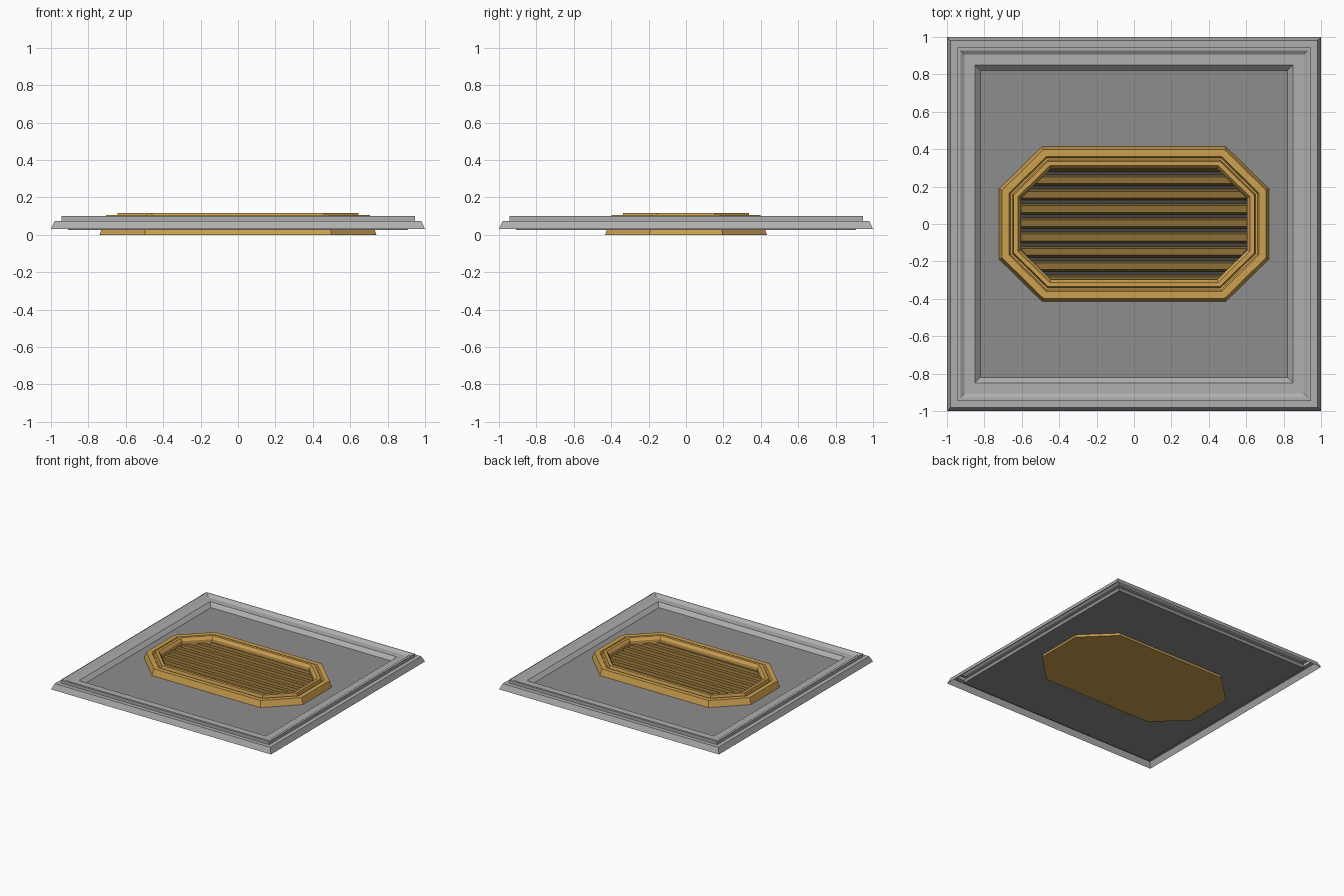
import bpy, bmesh

if "Cube" in bpy.data.objects:
    bpy.data.objects.remove(bpy.data.objects["Cube"])


def material(name, rgb):
    m = bpy.data.materials.new(name)
    m.diffuse_color = (*rgb, 1)
    m.use_nodes = True
    m.node_tree.nodes["Principled BSDF"].inputs["Base Color"].default_value = m.diffuse_color
    return m


gold = material("gold", (0.61, 0.354, 0.08))
bronze = material("bronze", (0.27, 0.16, 0.039))
grey = material("grey", (0.425, 0.425, 0.425))
mid_grey = material("mid_grey", (0.27, 0.27, 0.27))
dark = material("dark_grey", (0.057, 0.057, 0.057))


def add_object(name, bm, mat=None):
    bmesh.ops.remove_doubles(bm, verts=bm.verts, dist=1e-5)
    mesh = bpy.data.meshes.new(name)
    bm.to_mesh(mesh)
    bm.free()
    ob = bpy.data.objects.new(name, mesh)
    bpy.context.collection.objects.link(ob)
    if mat:
        mesh.materials.append(mat)
    return ob


def square(h):
    return [(-h, -h), (h, -h), (h, h), (-h, h)]


def octagon(hx):
    # Parallel offset of the long octagon, given its half length
    hy = hx - 0.308
    d = 0.414 * (0.717 - hx)
    cx, cy = 0.49 - d, 0.186 - d
    return [(-cx, -hy), (cx, -hy), (hx, -cy), (hx, cy),
            (cx, hy), (-cx, hy), (-hx, cy), (-hx, -cy)]


def loft(name, outline, profile, mat=None, cap_start=False, cap_end=False):
    # Stack outlines of given size and height, joined with flat quads
    bm = bmesh.new()
    loops = [[bm.verts.new((x, y, z)) for x, y in outline(s)] for s, z in profile]
    n = len(loops[0])
    for a, b in zip(loops, loops[1:]):
        for i in range(n):
            j = (i + 1) % n
            bm.faces.new((a[i], a[j], b[j], b[i]))
    if cap_start:
        bm.faces.new(loops[0][::-1])
    if cap_end:
        bm.faces.new(loops[-1])
    return add_object(name, bm, mat)


# Moulded square border, open underneath
loft("border_frame", square,
     [(1.0, 0.03), (0.98, 0.075), (0.945, 0.075), (0.945, 0.10), (0.927, 0.10),
      (0.905, 0.085), (0.85, 0.085), (0.82, 0.055)], grey)

# Flat panel with an octagonal opening
panel = loft("panel", square, [(0.91, 0.025), (0.91, 0.055)], mid_grey,
             cap_start=True, cap_end=True)
cutter = loft("opening_cutter", octagon, [(0.68, -0.1), (0.68, 0.2)],
              cap_start=True, cap_end=True)
cutter.hide_render = True
cutter.hide_set(True)
cut = panel.modifiers.new("opening", 'BOOLEAN')
cut.object = cutter
cut.solver = 'EXACT'

# Octagonal vent surround, closed at the back
loft("vent_surround", octagon,
     [(0.74, 0.0), (0.705, 0.105), (0.668, 0.105), (0.66, 0.088), (0.65, 0.088),
      (0.643, 0.118), (0.62, 0.118), (0.605, 0.095), (0.605, 0.03)],
     gold, cap_start=True)

# Dark backing behind the slats
loft("vent_backing", octagon, [(0.606, 0.035)], dark, cap_end=True)

# Bevelled slats, ends trimmed to the octagon
bm = bmesh.new()
for k in range(-4, 5):
    yc = 0.004 + 0.0765 * k
    ends = []
    for side in (-1, 1):
        ring = []
        for dy, z in ((-0.029, 0.035), (0.029, 0.035), (0.018, 0.07), (-0.018, 0.07)):
            y = max(-0.298, min(0.298, yc + dy))
            x = min(0.606, 0.742 - abs(y))
            ring.append(bm.verts.new((side * x, y, z)))
        ends.append(ring)
    a, b = ends
    for i in range(4):
        j = (i + 1) % 4
        bm.faces.new((a[i], b[i], b[j], a[j]))
    bm.faces.new(a)
    bm.faces.new(b[::-1])
bmesh.ops.recalc_face_normals(bm, faces=bm.faces)
add_object("vent_slats", bm, bronze)
